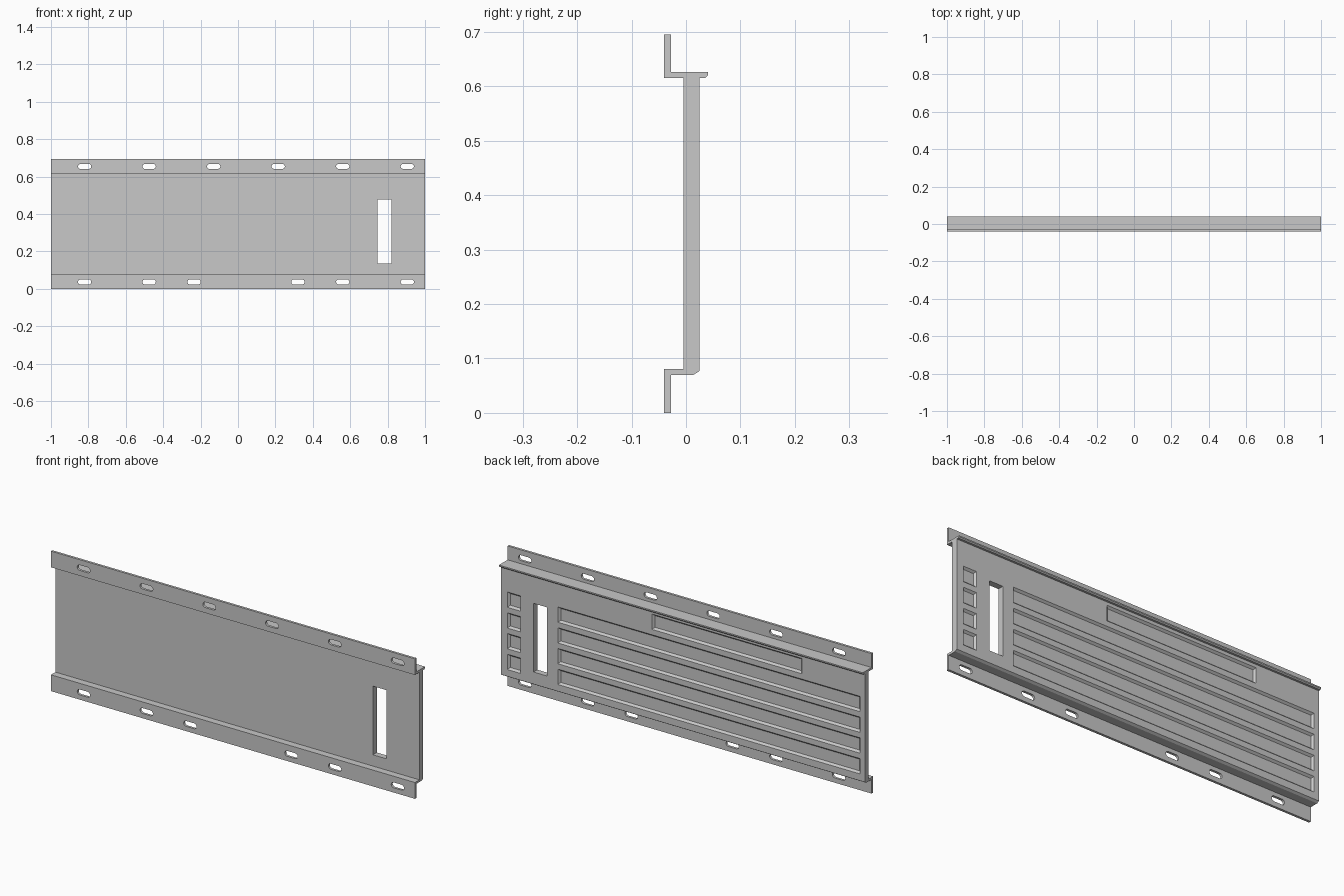
import bpy, bmesh, math
from mathutils import Vector

if "Cube" in bpy.data.objects:
    bpy.data.objects.remove(bpy.data.objects["Cube"], do_unlink=True)

grey = bpy.data.materials.new("light grey")
grey.use_nodes = True
grey.diffuse_color = (0.58, 0.58, 0.58, 1)
grey.node_tree.nodes["Principled BSDF"].inputs["Base Color"].default_value = grey.diffuse_color


def extrude(bm, outline, direction):
    """Turn a closed outline into a solid prism."""
    face = bm.faces.new([bm.verts.new(p) for p in outline])
    out = bmesh.ops.extrude_face_region(bm, geom=[face])
    moved = [g for g in out["geom"] if isinstance(g, bmesh.types.BMVert)]
    bmesh.ops.translate(bm, verts=moved, vec=Vector(direction))


def make_object(bm, name):
    bmesh.ops.recalc_face_normals(bm, faces=bm.faces)
    mesh = bpy.data.meshes.new(name)
    bm.to_mesh(mesh)
    bm.free()
    mesh.materials.append(grey)
    obj = bpy.data.objects.new(name, mesh)
    bpy.context.collection.objects.link(obj)
    return obj


def box(bm, x0, x1, z0, z1, y0, y1, draft=0.0):
    """Box cutter; draft shrinks its inner end and widens nothing at y1."""
    for v in bmesh.ops.create_cube(bm, size=2)["verts"]:
        inset = draft if v.co.y < 0 else 0
        v.co = ((x0 + x1) / 2 + v.co.x * ((x1 - x0) / 2 - inset),
                y0 if v.co.y < 0 else y1,
                (z0 + z1) / 2 + v.co.z * ((z1 - z0) / 2 - inset))


def oblong(bm, cx, cz, width, height, steps=8):
    """Round-ended hole cutter through a flange."""
    r, half = height / 2, (width - height) / 2
    points = []
    for side in (1, -1):
        for i in range(steps + 1):
            a = math.pi * (i / steps - 0.5)
            points.append((cx + side * (half + r * math.cos(a)), -0.06, cz + side * r * math.sin(a)))
    extrude(bm, points, (0, 0.05, 0))


# Plate with its folded flanges: one cross-section swept along x
FRONT, FLANGE, WEB, BACK, LIP = -0.04, -0.028, -0.005, 0.025, 0.04
profile = [(FRONT, 0), (FLANGE, 0), (FLANGE, 0.07), (0.014, 0.07), (BACK, 0.077),
           (BACK, 0.615), (0.035, 0.615), (LIP, 0.62), (LIP, 0.626),
           (FLANGE, 0.626), (FLANGE, 0.695), (FRONT, 0.695), (FRONT, 0.615),
           (WEB, 0.615), (WEB, 0.081), (FRONT, 0.081)]
bm = bmesh.new()
extrude(bm, [(-1, y, z) for y, z in profile], (2, 0, 0))
panel = make_object(bm, "flanged_panel")

# Cutters for the holes and recesses
cut = bmesh.new()
shared = [-0.82, -0.475, 0.56, 0.905]
for x in shared + [-0.13, 0.215]:
    oblong(cut, x, 0.655, 0.071, 0.027)
for x in shared + [-0.235, 0.32]:
    oblong(cut, x, 0.037, 0.071, 0.027)

# Tall window through the plate
box(cut, 0.745, 0.82, 0.137, 0.478, -0.02, 0.05)

# Rows of shallow drafted recesses in the back: long panels and small squares
FLOOR, TOP, DRAFT, PITCH, HEIGHT = 0.015, 0.026, 0.01, 0.103, 0.078
for row in range(4):
    z = 0.11 + row * PITCH
    box(cut, -0.975, 0.687, z, z + HEIGHT, FLOOR, TOP, DRAFT)
    box(cut, 0.89, 0.965, z, z + HEIGHT, FLOOR, TOP, DRAFT)
z = 0.11 + 4 * PITCH
box(cut, -0.655, 0.17, z, z + HEIGHT, FLOOR, TOP, DRAFT)
cutter = make_object(cut, "hole_cutter")
cutter.hide_render = True

# Apply the cut and drop the helper
mod = panel.modifiers.new("holes", "BOOLEAN")
mod.operation = "DIFFERENCE"
mod.solver = "EXACT"
mod.object = cutter
bpy.ops.object.select_all(action="DESELECT")
panel.select_set(True)
bpy.context.view_layer.objects.active = panel
bpy.ops.object.modifier_apply(modifier=mod.name)
bpy.data.objects.remove(cutter, do_unlink=True)
bpy.ops.object.shade_smooth_by_angle(angle=math.radians(30))
